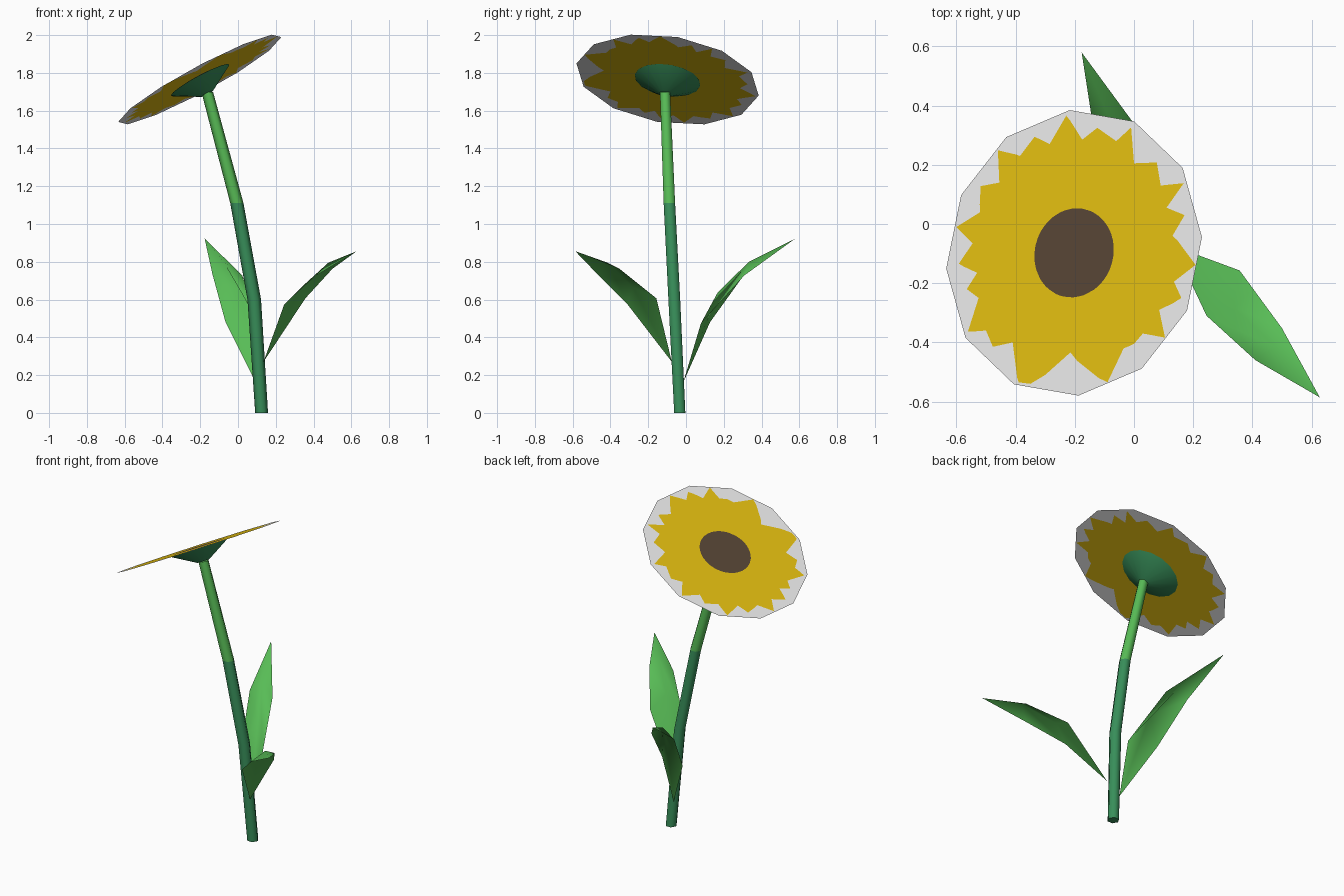
import bpy, bmesh, math
from mathutils import Vector

if "Cube" in bpy.data.objects:
    bpy.data.objects.remove(bpy.data.objects["Cube"])


def srgb(name, r, g, b):
    lin = lambda c: ((c / 255 + 0.055) / 1.055) ** 2.4 if c > 10 else c / 255 / 12.92
    m = bpy.data.materials.new(name)
    m.diffuse_color = (lin(r), lin(g), lin(b), 1)
    m.use_nodes = True
    m.node_tree.nodes["Principled BSDF"].inputs["Base Color"].default_value = m.diffuse_color
    return m


LEAF = srgb("leaf_green", 88, 188, 86)
STEM = srgb("deep_green", 56, 143, 90)
PETAL = srgb("petal_yellow", 224, 188, 16)
SEED = srgb("seed_brown", 86, 68, 52)
RIM = srgb("pale_rim", 232, 232, 232)


def make(name, verts, faces, mats, idx=None, smooth=True):
    me = bpy.data.meshes.new(name)
    me.from_pydata([tuple(v) for v in verts], [], faces)
    for m in mats:
        me.materials.append(m)
    for i, p in enumerate(me.polygons):
        p.use_smooth = smooth
        if idx:
            p.material_index = idx[i]
    ob = bpy.data.objects.new(name, me)
    bpy.context.collection.objects.link(ob)
    return ob


def bridge(a, b, n):
    """Quads joining two rings of n vertices that start at a and b."""
    return [(a + i, a + (i + 1) % n, b + (i + 1) % n, b + i) for i in range(n)]


# Stem: six-sided bent tube, lighter above the second bend
path = [(0.125, -0.033, 0, .034), (0.086, -0.062, .6, .036),
        (-0.006, -0.088, 1.11, .035), (-0.163, -0.111, 1.70, .031)]
verts, faces, idx = [], [], []
for k, (x, y, z, r) in enumerate(path):
    for i in range(6):
        a = math.tau * i / 6
        verts.append((x + r * math.cos(a), y + r * math.sin(a), z))
    if k:
        faces += bridge(6 * k - 6, 6 * k, 6)
        idx += [1 if k == 3 else 0] * 6
faces += [(5, 4, 3, 2, 1, 0)]
idx += [0]
stem = make("stem", verts, faces, [STEM, LEAF], idx)
bpy.context.view_layer.objects.active = stem
stem.select_set(True)
bpy.ops.object.shade_smooth_by_angle(angle=math.radians(70))


# Leaves: base, two (right, midrib, left) rows, tip
def leaf(name, base, row1, row2, tip):
    f = [(0, 1, 2), (0, 2, 3), (1, 4, 5, 2), (2, 5, 6, 3), (4, 7, 5), (5, 7, 6)]
    make(name, [base, *row1, *row2, tip], f, [LEAF])


leaf("back_leaf", (0.095, -0.015, .16),
     [(.11, .079, .474), (.02, .168, .638), (-.066, .127, .48)],
     [(.022, .309, .728), (-.075, .333, .80), (-.135, .309, .733)],
     (-.177, .58, .924))
leaf("front_leaf", (0.135, -0.075, .27),
     [(.245, -.31, .575), (.335, -.28, .665), (.357, -.157, .607)],
     [(.41, -.46, .725), (.478, -.415, .795), (.50, -.352, .763)],
     (.628, -.586, .856))

# Tilted plane of the flower head
C = Vector((-.2025, -.0975, 1.765))
N = Vector((-.54, .16, 1)).normalized()
U = Vector((.4275, .0525, .2225))
U = (U - N * U.dot(N)).normalized()
V = N.cross(U)
R = .49


def on_plane(r, a, off=0.0):
    return C + U * (r * math.cos(a)) + V * (r * math.sin(a)) + N * off


# Petal outline read from above: alternating tips and notches
outline = [(-.229, .366), (-.175, .285), (-.124, .325), (-.06, .28), (-.01, .326),
           (0, .205), (.077, .208), (.09, .13), (.168, .138), (.11, .055),
           (.171, .03), (.13, -.04), (.208, -.138), (.135, -.195), (.16, -.25),
           (.085, -.29), (.108, -.387), (.03, -.37), (0, -.405), (-.035, -.42),
           (-.087, -.545), (-.12, -.52), (-.215, -.434), (-.30, -.51), (-.35, -.54),
           (-.39, -.535), (-.41, -.40), (-.477, -.415), (-.50, -.36), (-.561, -.363),
           (-.525, -.25), (-.565, -.22), (-.53, -.165), (-.592, -.134), (-.545, -.065),
           (-.6, -.01), (-.52, .04), (-.518, .128), (-.455, .14), (-.46, .249),
           (-.385, .23), (-.336, .295), (-.285, .27)]
polar = []
for x, y in outline:
    dx, dy = x - C.x, y - C.y
    p = Vector((dx, dy, -.54 * -dx - .16 * dy))
    polar.append((math.atan2(p.dot(V), p.dot(U)) % math.tau, p.length))
polar.sort()
wrapped = [(polar[-1][0] - math.tau, polar[-1][1])] + polar + \
          [(polar[0][0] + math.tau, polar[0][1])]


def petal_radius(a):
    for (a0, r0), (a1, r1) in zip(wrapped, wrapped[1:]):
        if a0 <= a <= a1:
            return r0 + (r1 - r0) * (a - a0) / max(a1 - a0, 1e-6)
    return .4


def rim_radius(a):  # twelve-sided edge
    s = math.tau / 12
    return R * math.cos(s / 2) / math.cos(a % s - s / 2)


# Flower head: seed disc, petals and pale rim in one thin sheet
angles = sorted({round(a, 5) for a, _ in polar} |
                {round(math.tau * k / 12, 5) for k in range(12)})
n = len(angles)
verts = [on_plane(.152, a) for a in angles]
verts += [on_plane(min(petal_radius(a), rim_radius(a) - .003), a) for a in angles]
verts += [on_plane(rim_radius(a), a) for a in angles]
faces = [tuple(range(n))] + [f[::-1] for f in bridge(0, n, n) + bridge(n, 2 * n, n)]
make("flower_head", verts, faces, [SEED, PETAL, RIM], [0] + [1] * n + [2] * n, False)

# Green cup under the head, narrowing to the stem
m = 16
ring = [math.tau * i / m for i in range(m)]
verts = [on_plane(.036, a, -.085) for a in ring] + [on_plane(.176, a, -.004) for a in ring]
make("calyx", verts, bridge(0, m, m) + [tuple(range(m))[::-1]], [STEM])
